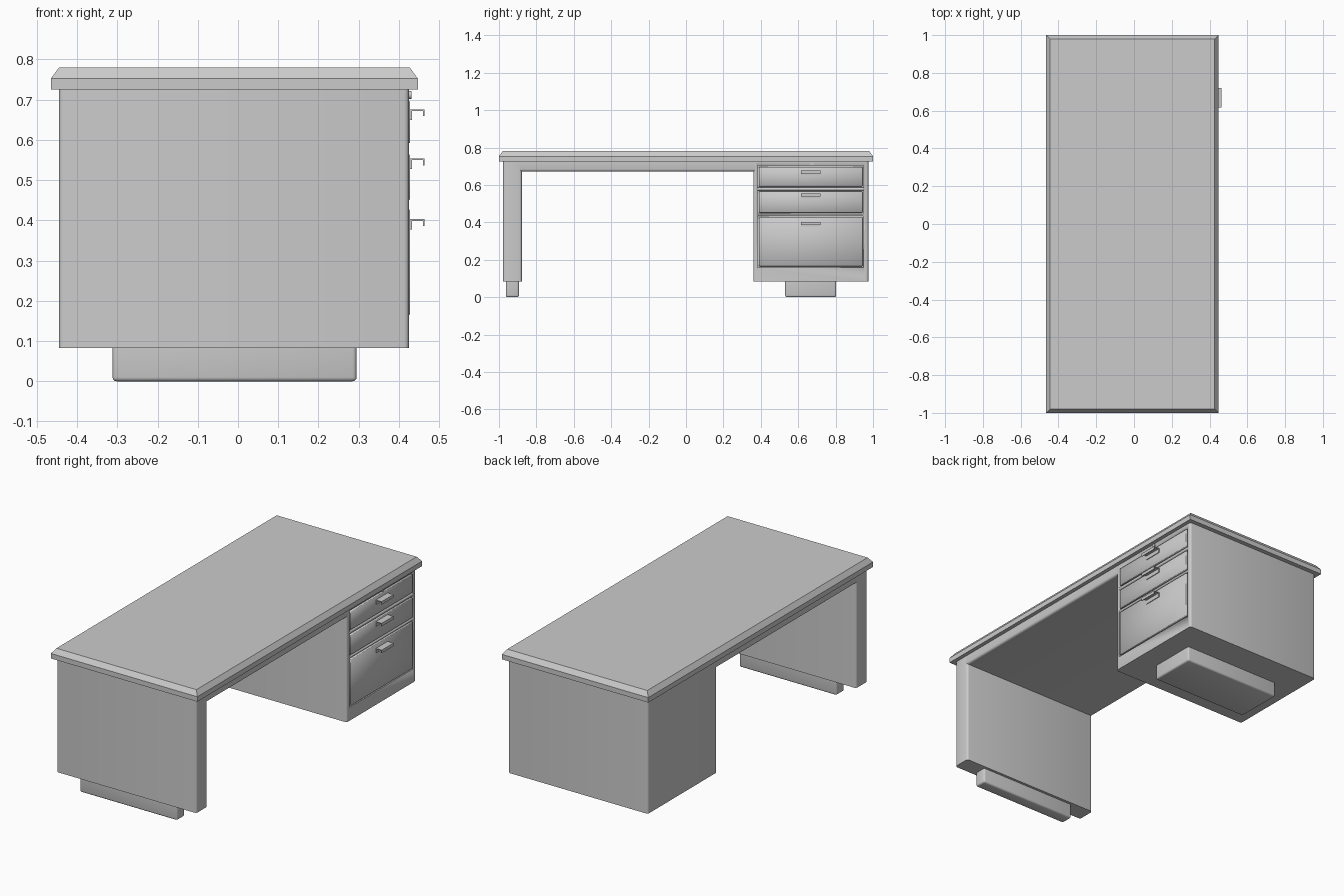
import bpy, bmesh, math

if "Cube" in bpy.data.objects:
    bpy.data.objects.remove(bpy.data.objects["Cube"])

X0, X1 = -0.445, 0.425          # depth of the desk body
ZB, ZT = 0.083, 0.727           # underside of body, underside of top


def finish(name, bm, angle=50):
    bmesh.ops.recalc_face_normals(bm, faces=bm.faces[:])
    me = bpy.data.meshes.new(name)
    bm.to_mesh(me)
    bm.free()
    ob = bpy.data.objects.new(name, me)
    bpy.context.collection.objects.link(ob)
    bpy.context.view_layer.objects.active = ob
    ob.select_set(True)
    bpy.ops.object.shade_smooth_by_angle(angle=math.radians(angle))
    ob.select_set(False)
    return ob


def box(name, x, y, z, bevel=0, pick=None, seg=3):
    """Box from min/max ranges; pick chooses which edges get rounded."""
    bm = bmesh.new()
    bmesh.ops.create_cube(bm, size=1)
    for v in bm.verts:
        v.co = [r[0] if c < 0 else r[1] for c, r in zip(v.co, (x, y, z))]
    if bevel:
        edges = [e for e in bm.edges if pick is None or pick(e)]
        bmesh.ops.bevel(bm, geom=edges, offset=bevel, segments=seg,
                        profile=0.5, affect='EDGES')
    return finish(name, bm)


def upright(e):
    return abs(e.verts[0].co.z - e.verts[1].co.z) > 0.01


def foot_edges(e):
    return upright(e) or max(v.co.z for v in e.verts) < 0.01


def lengthwise_low(e):
    a, b = e.verts
    return abs(a.co.y - b.co.y) > 0.1 and a.co.z < 0.7


# Table top with chamfered upper rim
bm = bmesh.new()
rings = []
for inset, z in ((0, 0.725), (0, 0.753), (0.02, 0.78)):
    a, b, c = -0.465 + inset, 0.447 - inset, 1 - inset
    rings.append([bm.verts.new(p) for p in
                  ((a, -c, z), (b, -c, z), (b, c, z), (a, c, z))])
for lo, hi in zip(rings, rings[1:]):
    for i in range(4):
        j = (i + 1) % 4
        bm.faces.new((lo[i], lo[j], hi[j], hi[i]))
bm.faces.new(rings[0])
bm.faces.new(rings[-1])
finish("table_top", bm, 30)

# Body: side panel, apron under the top, drawer pedestal
box("side_panel", (X0, X1), (-0.978, -0.878), (ZB, ZT), 0.012, upright)
box("apron", (X0, X1), (-0.89, 0.37), (0.672, ZT), 0.012, lengthwise_low)
pedestal = box("drawer_pedestal", (X0, X1), (0.36, 0.975), (ZB, ZT), 0.012, upright)

# Plinth feet with rounded lower edges
for name, y in (("panel_foot", (-0.963, -0.893)), ("pedestal_foot", (0.53, 0.803))):
    box(name, (-0.312, 0.295), y, (0, ZB + 0.002), 0.01, foot_edges)


def handle(name, top):
    """Bent sheet pull: back plate, shelf and down-turned lip."""
    t = 0.004
    prof = [(X1, top), (0.464, top), (0.464, top - 0.017), (0.464 - t, top - 0.017),
            (0.464 - t, top - t), (X1 + 0.007, top - t),
            (X1 + 0.007, top - 0.026), (X1, top - 0.026)]
    bm = bmesh.new()
    f = bm.faces.new([bm.verts.new((x, 0.616, z)) for x, z in prof])
    ext = bmesh.ops.extrude_face_region(bm, geom=[f])["geom"]
    bmesh.ops.translate(bm, vec=(0, 0.104, 0),
                        verts=[g for g in ext if isinstance(g, bmesh.types.BMVert)])
    finish(name, bm, 30)


# Drawers set in recesses, each with a pull
drawers = (("upper", 0.585, 0.703, 0.676),
           ("middle", 0.444, 0.571, 0.554),
           ("lower", 0.158, 0.434, 0.403))
for label, z0, z1, pull in drawers:
    cutter = box(label + "_recess_cutter", (0.405, 0.5), (0.383, 0.95), (z0, z1))
    cutter.hide_render = True
    mod = pedestal.modifiers.new("recess", 'BOOLEAN')
    mod.operation, mod.solver, mod.object = 'DIFFERENCE', 'EXACT', cutter
    bpy.context.view_layer.objects.active = pedestal
    bpy.ops.object.modifier_apply(modifier=mod.name)
    bpy.data.objects.remove(cutter)
    g = 0.007
    box(label + "_drawer_front", (0.404, X1 + 0.003), (0.383 + g, 0.95 - g),
        (z0 + g, z1 - g), 0.002, seg=1)
    handle(label + "_drawer_handle", pull)

# Lock above the upper drawer
bm = bmesh.new()
bmesh.ops.create_cone(bm, cap_ends=True, segments=20, radius1=0.01, radius2=0.01, depth=0.012)
for v in bm.verts:
    v.co = (X1 + v.co.z, 0.674 + v.co.x, 0.712 + v.co.y)
finish("drawer_lock", bm, 30)
